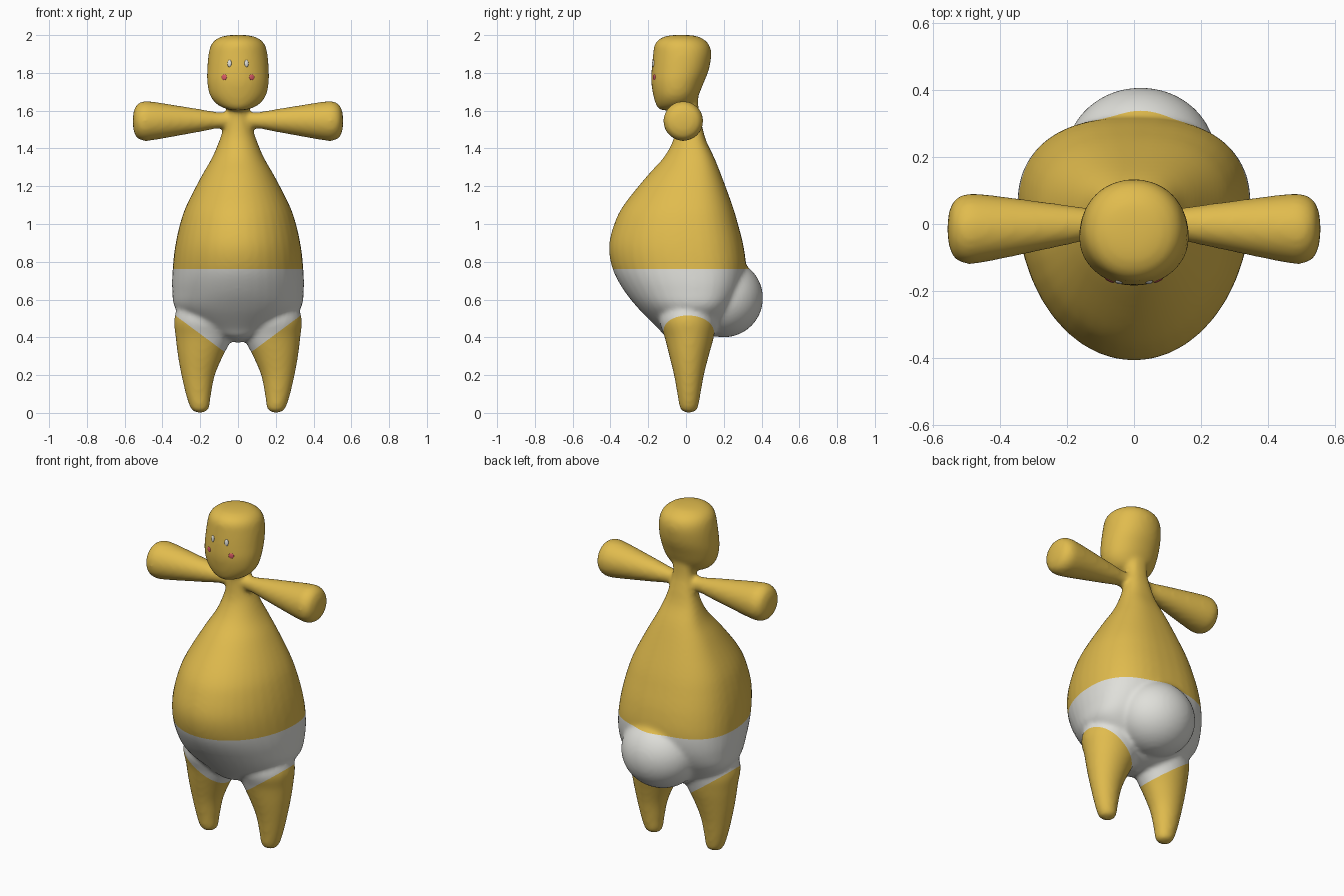
import bpy, bmesh, math
from mathutils import Vector, Matrix
from mathutils.bvhtree import BVHTree

cube = bpy.data.objects.get("Cube")
if cube:
    bpy.data.objects.remove(cube, do_unlink=True)


def material(name, rgb):
    m = bpy.data.materials.new(name)
    m.use_nodes = True
    m.diffuse_color = (*rgb, 1)
    m.node_tree.nodes["Principled BSDF"].inputs["Base Color"].default_value = (*rgb, 1)
    return m


yellow = material("mustard_skin", (0.75, 0.5, 0.075))
white = material("off_white", (0.74, 0.74, 0.7))
pink = material("cheek_pink", (0.7, 0.1, 0.13))


def spline(rows, steps=5):
    """Smoothly interpolate a short list of section rows."""
    out = []
    for i in range(len(rows) - 1):
        a, b, c, d = (rows[max(0, min(len(rows) - 1, i + k))] for k in (-1, 0, 1, 2))
        for s in range(steps):
            t = s / steps
            out.append([q + t / 2 * (r - p + t * (2 * p - 5 * q + 4 * r - w + t * (3 * (q - r) + w - p)))
                        for p, q, r, w in zip(a, b, c, d)])
    return out + [list(rows[-1])]


def loft(bm, rows, widest=0.5, back_power=2.0, place=lambda u, v, t: (u, v, t), n=40):
    """Skin sections given as (height, x_min, x_max, y_front, y_back)."""
    rings = []
    for t, x0, x1, y0, y1 in spline(rows):
        cx, rx = (x0 + x1) / 2, max(abs(x1 - x0) / 2, 0.001)
        cy = y0 + (y1 - y0) * widest
        ring = []
        for k in range(n):
            c, s = math.cos(math.tau * k / n), math.sin(math.tau * k / n)
            e = 2 / back_power if s > 0 else 1
            u = cx + rx * math.copysign(abs(c) ** e, c)
            v = cy + max(y1 - cy, 0.001) * s ** e if s > 0 else cy + max(cy - y0, 0.001) * s
            ring.append(bm.verts.new(place(u, v, t)))
        rings.append(ring)
    for a, b in zip(rings, rings[1:]):
        for k in range(n):
            bm.faces.new((a[k], a[(k + 1) % n], b[(k + 1) % n], b[k]))
    bm.faces.new(rings[0][::-1])
    bm.faces.new(rings[-1])


bm = bmesh.new()

# Torso and neck: height, half width, front, back
torso = [(0.37, 0, 0.01, 0.02), (0.4, 0.11, -0.1, 0.13), (0.45, 0.22, -0.15, 0.18),
         (0.55, 0.33, -0.25, 0.25), (0.65, 0.348, -0.33, 0.3), (0.76, 0.346, -0.388, 0.318),
         (0.88, 0.333, -0.408, 0.305), (1.0, 0.307, -0.38, 0.275), (1.1, 0.272, -0.33, 0.245),
         (1.25, 0.195, -0.21, 0.19), (1.35, 0.138, -0.12, 0.15), (1.44, 0.1, -0.07, 0.107),
         (1.52, 0.075, -0.055, 0.085), (1.6, 0.062, -0.052, 0.067), (1.7, 0.06, -0.05, 0.065)]
loft(bm, [(z, -w, w, f, b) for z, w, f, b in torso], 0.6, 2.5)

# Head
head = [(1.6, 0, -0.1, -0.1), (1.606, 0.05, -0.14, -0.04), (1.63, 0.107, -0.158, 0.03),
        (1.68, 0.148, -0.173, 0.065), (1.75, 0.163, -0.184, 0.095), (1.82, 0.163, -0.182, 0.122),
        (1.9, 0.156, -0.174, 0.134), (1.95, 0.142, -0.166, 0.122), (1.98, 0.113, -0.14, 0.09),
        (1.997, 0.065, -0.095, 0.045), (2.002, 0, -0.03, -0.03)]
loft(bm, [(z, -w, w, f, b) for z, w, f, b in head], 0.5, 2.1)

# Legs and arms, mirrored
leg = [(-0.002, 0.2, 0.2, 0.015, 0.015), (0.008, 0.167, 0.235, -0.018, 0.048),
       (0.03, 0.152, 0.254, -0.034, 0.064), (0.1, 0.142, 0.277, -0.046, 0.077),
       (0.2, 0.122, 0.3, -0.064, 0.095), (0.3, 0.08, 0.318, -0.088, 0.12),
       (0.4, 0.03, 0.33, -0.113, 0.147), (0.5, 0.01, 0.337, -0.14, 0.16), (0.62, 0.05, 0.3, -0.1, 0.12)]
arm = [(0, 0.042), (0.1, 0.043), (0.2, 0.06), (0.3, 0.077), (0.4, 0.094), (0.46, 0.103),
       (0.5, 0.105), (0.535, 0.088), (0.552, 0.052), (0.558, 0)]
for side in (1, -1):
    loft(bm, leg, place=lambda u, v, t: (side * u, v, t))
    loft(bm, [(x, -r, r, -r, r) for x, r in arm],
         place=lambda u, v, t: (side * t, v - 0.02 * min(1, 2 * t) + 0.005, 1.55 - 0.01 * t + u))

# Rear bulge
bmesh.ops.create_uvsphere(bm, u_segments=40, v_segments=24, radius=1,
                          matrix=Matrix.Translation((0.02, 0.2, 0.608)) @ Matrix.Diagonal((0.225, 0.208, 0.208, 1)))
bmesh.ops.recalc_face_normals(bm, faces=bm.faces)

mesh = bpy.data.meshes.new("body")
bm.to_mesh(mesh)
bm.free()
body = bpy.data.objects.new("body", mesh)
bpy.context.collection.objects.link(body)

# Fuse the parts into one soft skin
remesh = body.modifiers.new("fuse", "REMESH")
remesh.mode = "VOXEL"
remesh.voxel_size = 0.012
soften = body.modifiers.new("soften", "SMOOTH")
soften.factor = 0.5
soften.iterations = 10
fused = bpy.data.meshes.new_from_object(body.evaluated_get(bpy.context.evaluated_depsgraph_get()))
body.modifiers.clear()
body.data = fused
bpy.data.meshes.remove(mesh)
fused.name = "body"

# Cut the waist and leg openings of the shorts, then colour between the cuts
WAIST, CROTCH, SLOPE = 0.762, 0.27, 0.74
bm = bmesh.new()
bm.from_mesh(fused)


def cut(point, normal, keep):
    faces = [f for f in bm.faces if keep(f.calc_center_median())]
    geom = faces + list({e for f in faces for e in f.edges}) + list({v for f in faces for v in f.verts})
    bmesh.ops.bisect_plane(bm, geom=geom, dist=0.00001, plane_co=point, plane_no=normal)


cut((0, 0, WAIST), (0, 0, 1), lambda c: abs(c.z - WAIST) < 0.1)
cut((0, 0, 0), (1, 0, 0), lambda c: c.z < WAIST)
for side in (1, -1):
    cut((0, 0, CROTCH), (-side * SLOPE, 0, 1), lambda c: c.z < WAIST and c.x * side > 0)
fused.materials.clear()
fused.materials.append(yellow)
fused.materials.append(white)
for f in bm.faces:
    c = f.calc_center_median()
    f.material_index = int(CROTCH + SLOPE * abs(c.x) < c.z < WAIST)
    f.smooth = True
tree = BVHTree.FromBMesh(bm)
bm.to_mesh(fused)
bm.free()


# Eyes and cheeks, seated on the face
def face_spot(name, x, z, size, mat):
    spot, normal, _, _ = tree.ray_cast(Vector((x, -1, z)), Vector((0, 1, 0)))
    b = bmesh.new()
    bmesh.ops.create_uvsphere(b, u_segments=20, v_segments=12, radius=1)
    for f in b.faces:
        f.smooth = True
    m = bpy.data.meshes.new(name)
    b.to_mesh(m)
    b.free()
    m.materials.append(mat)
    ob = bpy.data.objects.new(name, m)
    bpy.context.collection.objects.link(ob)
    ob.matrix_world = (Matrix.Translation(spot) @ normal.to_track_quat("-Y", "Z").to_matrix().to_4x4()
                       @ Matrix.Diagonal((*size, 1)))


for side, label in ((1, "left"), (-1, "right")):
    face_spot(label + "_eye", side * 0.045, 1.85, (0.011, 0.007, 0.019), white)
    face_spot(label + "_cheek", side * 0.073, 1.777, (0.015, 0.004, 0.015), pink)
